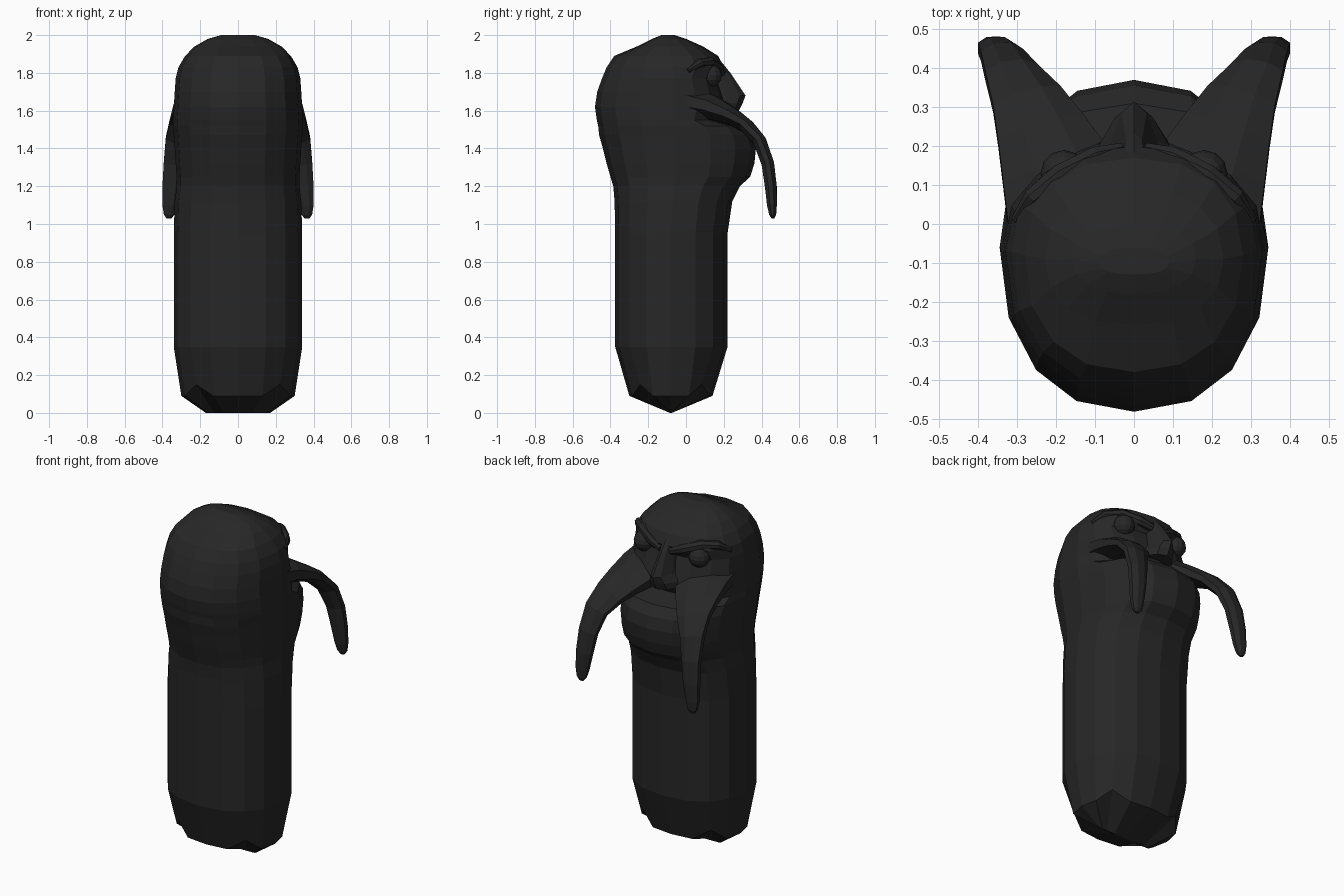
import bpy, bmesh, math
from mathutils import Vector

if "Cube" in bpy.data.objects:
    bpy.data.objects.remove(bpy.data.objects["Cube"])

mat = bpy.data.materials.new("charcoal")
mat.diffuse_color = (0.02, 0.02, 0.02, 1)
mat.use_nodes = True
mat.node_tree.nodes["Principled BSDF"].inputs["Base Color"].default_value = mat.diffuse_color


def finish(name, bm, mirror=False):
    bmesh.ops.recalc_face_normals(bm, faces=bm.faces)
    me = bpy.data.meshes.new(name)
    bm.to_mesh(me)
    bm.free()
    me.materials.append(mat)
    ob = bpy.data.objects.new(name, me)
    bpy.context.collection.objects.link(ob)
    if mirror:
        ob.modifiers.new("mirror", 'MIRROR')
    return ob


def loft(rings):
    bm = bmesh.new()
    vs = [[bm.verts.new(p) for p in r] for r in rings]
    n = len(vs[0])
    for a, b in zip(vs, vs[1:]):
        for i in range(n):
            j = (i + 1) % n
            bm.faces.new((a[i], a[j], b[j], b[i]))
    bm.faces.new(vs[0])
    bm.faces.new(vs[-1])
    return bm


def section(z, hw, yb, yf, yc, n=16, e=2.3):
    # rounded D-shaped outline with its own front and back depth
    pts = []
    for i in range(n):
        a = 2 * math.pi * i / n
        c, s = math.cos(a), math.sin(a)
        c = math.copysign(abs(c) ** (2 / e), c)
        s = math.copysign(abs(s) ** (2 / e), s)
        pts.append(Vector((hw * c, yc + s * ((yf - yc) if s > 0 else (yc - yb)), z)))
    return pts


def sweep(path, side, n=8):
    # tapering arm: each point is x, y, z, half width, half thickness
    P = [Vector(p[:3]) for p in path]
    rings = []
    for k, p in enumerate(path):
        t = (P[min(k + 1, len(P) - 1)] - P[max(k - 1, 0)]).normalized()
        u = (Vector(side) - t * t.dot(Vector(side))).normalized()
        v = t.cross(u)
        rings.append([P[k] + u * p[3] * math.cos(2 * math.pi * (i + .5) / n)
                      + v * p[4] * math.sin(2 * math.pi * (i + .5) / n) for i in range(n)])
    return loft(rings)


# body, chin and head in one loft: z, half width, back y, front y, centre y
profile = [
    (0.00, .17, -.085, -.075, -.08), (0.09, .30, -.30, .14, -.08),
    (0.35, .34, -.375, .22, -.08), (0.95, .34, -.375, .22, -.08),
    (1.12, .335, -.378, .245, -.07), (1.20, .325, -.385, .285, -.06),
    (1.25, .325, -.40, .34, -.05), (1.32, .33, -.42, .362, -.05),
    (1.40, .335, -.44, .37, -.05), (1.47, .34, -.46, .355, -.05),
    (1.52, .345, -.465, .31, -.06), (1.55, .345, -.472, .18, -.06),
    (1.62, .34, -.482, .22, -.07), (1.70, .335, -.47, .19, -.07),
    (1.77, .33, -.445, .165, -.07), (1.83, .315, -.42, .20, -.07),
    (1.89, .28, -.38, .17, -.08), (1.94, .23, -.26, .09, -.09),
    (1.98, .16, -.18, .0, -.09), (2.00, .09, -.13, -.06, -.1)]
rings = [section(*p) for p in profile]
for i in range(2, 16, 4):
    rings[1][i].z = 0.15          # notched lower edge
finish("body_and_head", loft(rings))

# nose
nose = [(1.60, .115, .05, .28, .12), (1.64, .105, .05, .30, .12),
        (1.68, .07, .05, .315, .12), (1.80, .045, .05, .235, .12),
        (1.88, .05, .05, .17, .12)]
finish("nose", loft([section(*p, n=12, e=1.8) for p in nose]))

# drooping moustache arms
arm = [(.165, .04, 1.64, .18, .08), (.20, .14, 1.615, .155, .07),
       (.24, .24, 1.57, .125, .05), (.275, .32, 1.52, .10, .04),
       (.315, .39, 1.44, .075, .037), (.338, .433, 1.32, .06, .036),
       (.352, .449, 1.20, .052, .034), (.362, .455, 1.10, .042, .028),
       (.365, .459, 1.05, .03, .02), (.366, .461, 1.03, .014, .008)]
finish("moustache", sweep(arm, (1, 0, 0)), True)

# angled brows
brow = [(.03, .19, 1.80, .02, .02), (.10, .17, 1.825, .03, .03),
        (.19, .125, 1.855, .03, .03), (.26, .07, 1.85, .025, .025),
        (.305, .01, 1.81, .012, .012)]
finish("brow", sweep(brow, (0, 0, 1)), True)

# eyes
bm = bmesh.new()
bmesh.ops.create_uvsphere(bm, u_segments=12, v_segments=8, radius=.06)
bmesh.ops.translate(bm, verts=bm.verts, vec=(.18, .13, 1.785))
finish("eye", bm, True)
